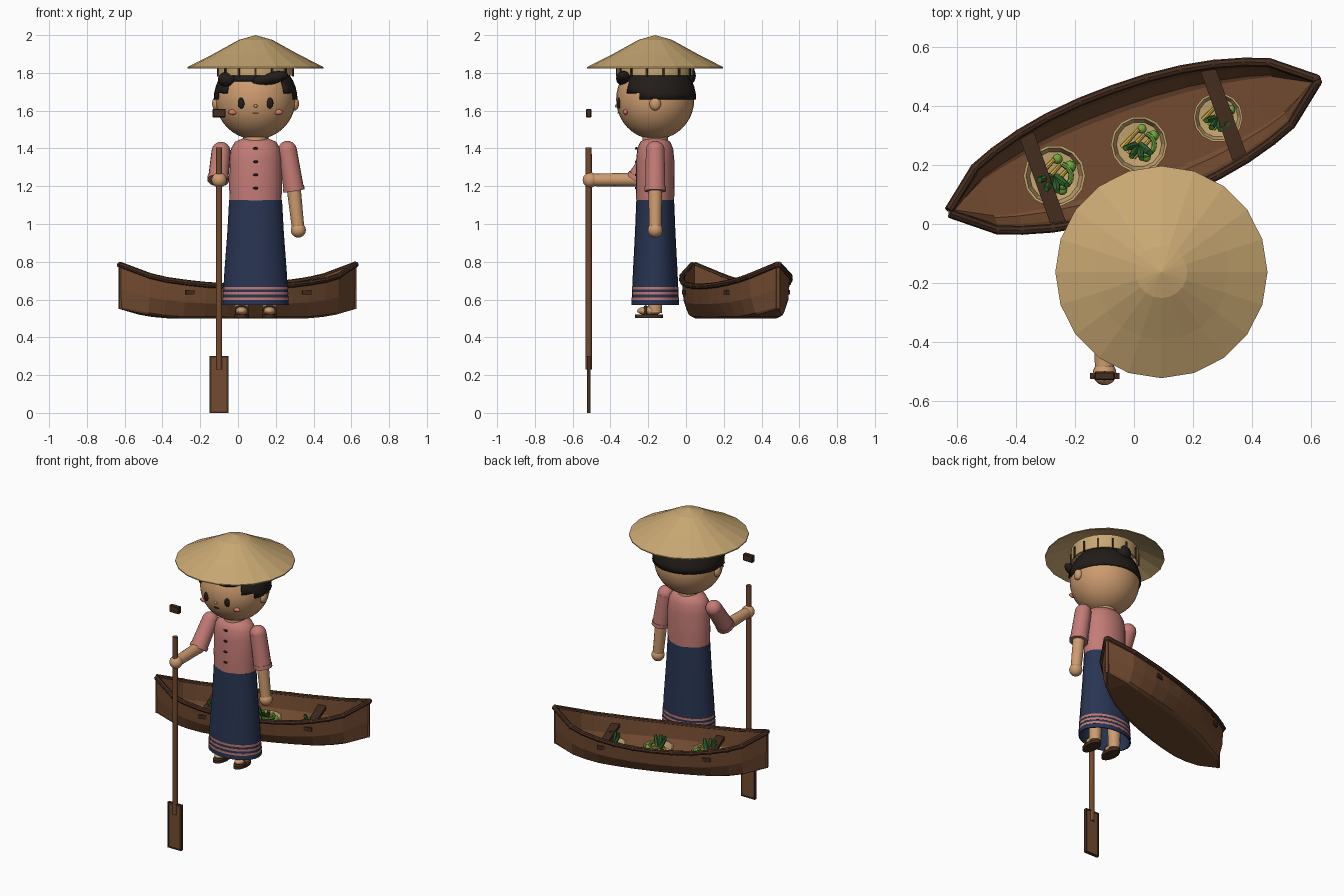
import bpy, bmesh, math
from mathutils import Vector, Matrix

if "Cube" in bpy.data.objects:
    bpy.data.objects.remove(bpy.data.objects["Cube"])

CX, CY = 0.093, -0.163          # figure axis
HEAD = Vector((CX, CY, 1.66))


def mat(name, r, g, b):
    m = bpy.data.materials.new(name)
    m.diffuse_color = (r, g, b, 1)
    m.use_nodes = True
    m.node_tree.nodes["Principled BSDF"].inputs["Base Color"].default_value = m.diffuse_color
    return m


STRAW = mat("straw", .58, .39, .17)
SKIN = mat("skin", .61, .33, .16)
HAIR = mat("hair", .016, .012, .010)
PINK = mat("pink", .55, .20, .18)
NAVY = mat("navy", .022, .035, .085)
WOOD = mat("wood", .17, .07, .03)
DARK = mat("dark_wood", .06, .026, .014)
BLUSH = mat("blush", .75, .20, .15)
GREEN = mat("green", .16, .40, .05)
LEAF = mat("leaf", .03, .13, .03)
YELLOW = mat("yellow", .75, .48, .06)


def finish(name, bm, m, smooth=True, angle=40):
    me = bpy.data.meshes.new(name)
    bm.to_mesh(me)
    bm.free()
    me.materials.append(m)
    ob = bpy.data.objects.new(name, me)
    bpy.context.collection.objects.link(ob)
    if smooth:
        me.shade_smooth()
        me.set_sharp_from_angle(angle=math.radians(angle))
    return ob


def lathe(name, prof, m, at=(CX, CY), sx=1, sy=1, n=24, smooth=True):
    bm = bmesh.new()
    rings = [[bm.verts.new((at[0] + r * sx * math.cos(math.tau * i / n),
                            at[1] + r * sy * math.sin(math.tau * i / n), z)) for i in range(n)]
             for r, z in prof]
    for a, b in zip(rings, rings[1:]):
        for i in range(n):
            j = (i + 1) % n
            bm.faces.new((a[i], a[j], b[j], b[i]))
    bmesh.ops.remove_doubles(bm, verts=bm.verts, dist=1e-5)
    bmesh.ops.recalc_face_normals(bm, faces=bm.faces)
    return finish(name, bm, m, smooth)


def ball(name, c, r, m, rot=None, u=20, v=12):
    r = (r, r, r) if isinstance(r, (int, float)) else r
    bm = bmesh.new()
    M = Matrix.Translation(c) @ (rot or Matrix()) @ Matrix.Diagonal((*r, 1))
    bmesh.ops.create_uvsphere(bm, u_segments=u, v_segments=v, radius=1, matrix=M)
    return finish(name, bm, m)


def rod(name, a, b, r1, r2, m, n=14):
    a, b = Vector(a), Vector(b)
    d = b - a
    bm = bmesh.new()
    M = Matrix.Translation((a + b) / 2) @ d.to_track_quat('Z', 'Y').to_matrix().to_4x4()
    bmesh.ops.create_cone(bm, cap_ends=True, segments=n, radius1=r1, radius2=r2, depth=d.length, matrix=M)
    return finish(name, bm, m)


def box(name, c, size, m, rz=0, bevel=0):
    bm = bmesh.new()
    M = Matrix.Translation(c) @ Matrix.Rotation(rz, 4, 'Z') @ Matrix.Diagonal((*size, 1))
    bmesh.ops.create_cube(bm, size=1, matrix=M)
    if bevel:
        bmesh.ops.bevel(bm, geom=bm.edges[:], offset=bevel, segments=1, affect='EDGES')
    return finish(name, bm, m, False)


# hat: faceted cone with hollow underside, and a slatted band
lathe("hat", [(0, 2.0), (.088, 1.975), (.23, 1.897), (.36, 1.831), (.36, 1.824),
              (.23, 1.885), (0, 1.975)], STRAW, n=20, smooth=False)
lathe("hat_band", [(.203, 1.787), (.203, 1.875), (.193, 1.875), (.193, 1.787), (.203, 1.787)], STRAW)
for i in range(14):
    a = math.tau * (i + .5) / 14
    box("hat_slat", (CX + .204 * math.cos(a), CY + .204 * math.sin(a), 1.815), (.008, .012, .07), DARK, a)

# head and face
ball("head", HEAD, (.212, .207, .212), SKIN, u=32, v=20)


def on_face(x, z):
    k = 1 - (x / .212) ** 2 - ((z - 1.66) / .212) ** 2
    return Vector((CX + x, CY - .207 * math.sqrt(k), z))


for s in (-1, 1):
    ball("eye", on_face(s * .076, 1.64), (.018, .01, .029), HAIR)
    ball("cheek", on_face(s * .12, 1.592), (.025, .012, .014), BLUSH)
    ball("ear", (CX + s * .208, CY, 1.637), (.022, .03, .036), SKIN)
ball("nose", on_face(0, 1.625), (.01, .01, .009), SKIN)
box("mouth", on_face(0, 1.588), (.03, .012, .007), DARK)

# hair cap cut from a sphere, with fringe locks and bun
bm = bmesh.new()
bmesh.ops.create_uvsphere(bm, u_segments=32, v_segments=20, radius=1,
                          matrix=Matrix.Translation(HEAD) @ Matrix.Diagonal((.222, .217, .22, 1)))
cut = []
for f in bm.faces:
    c = f.calc_center_median()
    y = c.y - CY
    limit = 1.655 if y > -.075 else (1.71 if y > -.14 else 1.765)
    if c.z < limit:
        cut.append(f)
bmesh.ops.delete(bm, geom=cut, context='FACES')
hair = finish("hair_cap", bm, HAIR)
sol = hair.modifiers.new("thickness", 'SOLIDIFY')
sol.thickness, sol.offset = .012, -1
ball("fringe_lock", (CX + .07, CY - .165, 1.77), (.105, .042, .034), HAIR, Matrix.Rotation(-.2, 4, 'Y'))
ball("side_lock", (CX - .15, CY - .115, 1.765), (.05, .05, .04), HAIR)
ball("hair_bun", (CX, CY + .175, 1.785), (.05, .04, .05), HAIR)

# neck, blouse, buttons
lathe("neck", [(.07, 1.40), (.065, 1.50)], SKIN)
lathe("blouse", [(0, 1.11), (.98, 1.11), (1, 1.2), (.99, 1.34), (.93, 1.40), (.78, 1.435), (.5, 1.452), (0, 1.452)],
      PINK, sx=.14, sy=.102)
for z in (1.40, 1.33, 1.26, 1.19):
    ball("button", (CX, CY - .1, z), (.014, .008, .007), HAIR, u=10, v=6)

# skirt, open below, with hem stripes
lathe("skirt", [(0, 1.127), (.14, 1.127), (.15, .95), (.165, .75), (.176, .57), (.168, .57), (.14, .95), (0, 1.0)],
      NAVY, sy=.715)
for z in (.605, .633, .66):
    r = .1755 - (z - .57) * .061
    lathe("hem_stripe", [(r, z - .007), (r + .002, z - .007), (r + .002, z + .007), (r, z + .007)], PINK, sy=.715)

# legs, feet and sandals
for s in (-1, 1):
    x = CX + s * .074
    rod("leg", (x, CY, .53), (x, CY, .9), .036, .045, SKIN)
    ball("foot", (x, CY - .03, .54), (.034, .066, .024), SKIN)
    lathe("sandal_sole", [(0, .503), (1, .503), (1, .521), (0, .521)], DARK, (x, CY - .033), .04, .073)
    lathe("sandal_strap", [(.036, .52), (.036, .55), (.026, .566), (0, .57)], DARK, (x, CY - .05), 1, .35)

# arms: one hanging, one bent and holding the paddle
PX, PY = -.10, -.515
arms = [((.262, CY, 1.39), (.296, CY, 1.18), (.318, CY, .98)),
        ((-.09, CY, 1.385), (-.105, -.262, 1.235), (PX, PY + .02, 1.233))]
for sh, el, ha in arms:
    sh, el, ha = map(Vector, (sh, el, ha))
    d = (el - sh).normalized()
    ball("shoulder", sh, .05, PINK)
    rod("sleeve", sh, el, .05, .054, PINK, 18)
    rod("sleeve_cuff", el - d * .018, el + d * .006, .057, .057, PINK, 18)
    ball("elbow", el, .038, SKIN)
    rod("forearm", el, ha, .037, .033, SKIN)
    ball("hand", ha + (ha - el).normalized() * .012, .04, SKIN)

# paddle with blade and separate top grip
rod("paddle_shaft", (PX, PY, .23), (PX, PY, 1.405), .017, .016, WOOD)
box("paddle_blade", (PX, PY, .15), (.088, .014, .285), WOOD)
for s in (-1, 1):
    box("blade_side_edge", (PX + s * .045, PY, .15), (.01, .02, .3), DARK)
    box("blade_end_edge", (PX, PY, .15 + s * .146), (.1, .02, .008), DARK)
box("paddle_grip", (PX, PY, 1.587), (.07, .028, .046), DARK, bevel=.004)

# boat: half stations of (along, half width, rim height, keel height)
ANG = math.radians(19.7)
BOAT = Matrix.Translation((-.003, .264, 0)) @ Matrix.Rotation(ANG, 4, 'Z')
half = [(0, .205, .670, .50), (.12, .202, .672, .50), (.24, .19, .678, .50), (.35, .17, .69, .50),
        (.45, .142, .705, .508), (.53, .112, .725, .52), (.662, .006, .785, .55)]
stations = [(-s, p, t, k) for s, p, t, k in half[:0:-1]] + half
bm = bmesh.new()
rows = []
for s, p, t, k in stations:
    sec = [(p, t), (p * .94, k + .45 * (t - k)), (p * .72, k + .01), (p * .6, k)]
    sec += [(-a, b) for a, b in sec[::-1]]
    rows.append([bm.verts.new(BOAT @ Vector((s, a, b))) for a, b in sec])
for a, b in zip(rows, rows[1:]):
    for i in range(7):
        bm.faces.new((a[i], b[i], b[i + 1], a[i + 1]))
hull = finish("hull", bm, WOOD, False)
sol = hull.modifiers.new("planking", 'SOLIDIFY')
sol.thickness, sol.offset = .014, -1

# jointed rim rails and end stems
for side in (-1, 1):
    for a, b in zip(stations, stations[1:]):
        p, q = (BOAT @ Vector((v[0], side * v[1], v[2])) for v in (a, b))
        rod("rim_rail", p, q, .015, .015, DARK, 8)
        ball("rim_joint", q, .016, DARK, u=8, v=6)
    box("stem", BOAT @ Vector((side * .658, 0, .668)), (.014, .018, .235), WOOD, ANG)
    # seats pass through the hull
    box("seat", BOAT @ Vector((side * .327, 0, .638)), (.052, .33, .022), DARK, ANG)
    for k in (-1, 1):
        box("seat_end", BOAT @ Vector((side * .327, k * .168, .638)), (.05, .02, .024), DARK, ANG)

# baskets with vegetables
for x, y, r in ((-.27, .163, .105), (.017, .27, .096), (.285, .362, .084)):
    h = .512 + r
    lathe("basket", [(0, .512), (.65 * r, .512), (.9 * r, .56), (r, h), (.92 * r, h), (.8 * r, .57), (0, .56)],
          STRAW, (x, y), n=14, smooth=False)
    c = Vector((x, y, h - .02))
    for dx, dy, q in ((.5, .3, .2), (.25, -.45, .17), (.1, .55, .17)):
        ball("round_vegetable", c + Vector((dx * r, dy * r, .01)), q * r, GREEN, u=12, v=8)
    for k in range(3):
        o = Vector((-.3 + .2 * k, .15 - .18 * k, 0)) * r
        rod("yellow_vegetable", c + o + Vector((-.3 * r, -.25 * r, 0)), c + o + Vector((.3 * r, .4 * r, .02)),
            .1 * r, .07 * r, YELLOW, 8)
    bean = [c + Vector((.15 * r + .4 * r * math.cos(t * .55 - 2), .4 * r * math.sin(t * .55 - 2), .025)) for t in range(7)]
    for a, b in zip(bean, bean[1:]):
        rod("bean", a, b, .09 * r, .09 * r, GREEN, 8)
    for k in range(4):
        a = 3.4 + k * .75
        rod("leaf", c + Vector((.1 * r * math.cos(a), .1 * r * math.sin(a), 0)),
            c + Vector((.5 * r * math.cos(a), .5 * r * math.sin(a), .075)), .16 * r, .01, LEAF, 6)
